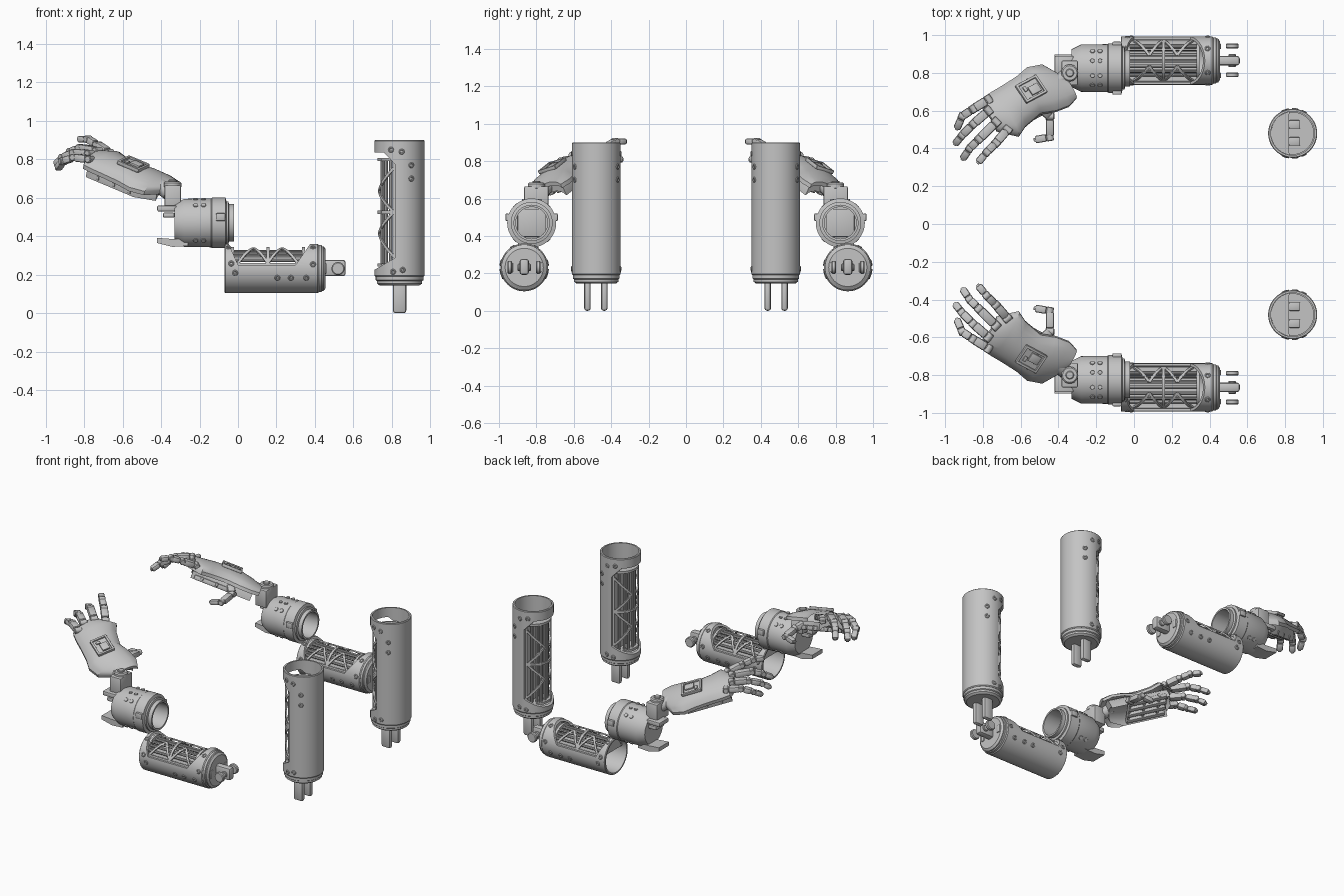
import bpy, bmesh
from math import sin, cos, pi, radians
from mathutils import Matrix, Vector as V

cube = bpy.data.objects.get("Cube")
if cube:
    bpy.data.objects.remove(cube)

GREY = (0.55, 0.55, 0.55, 1)
metal = bpy.data.materials.new("plain grey metal")
metal.use_nodes = True
metal.diffuse_color = GREY
metal.node_tree.nodes["Principled BSDF"].inputs["Base Color"].default_value = GREY

X, Y, Z = V((1, 0, 0)), V((0, 1, 0)), V((0, 0, 1))


def frame(origin, z, x):
    """Matrix whose local z and x follow the given directions."""
    z = V(z).normalized()
    x = V(x)
    x = (x - z * x.dot(z)).normalized()
    m = Matrix((x, z.cross(x), z)).transposed().to_4x4()
    m.translation = V(origin)
    return m


def add(name, bm, m=Matrix(), cutter=None, mirror=True):
    bmesh.ops.transform(bm, matrix=m, verts=bm.verts)
    bmesh.ops.recalc_face_normals(bm, faces=bm.faces)
    mesh = bpy.data.meshes.new(name)
    bm.to_mesh(mesh)
    bm.free()
    mesh.materials.append(metal)
    ob = bpy.data.objects.new(name, mesh)
    bpy.context.scene.collection.objects.link(ob)
    bpy.ops.object.select_all(action='DESELECT')
    ob.select_set(True)
    bpy.context.view_layer.objects.active = ob
    if cutter:
        mod = ob.modifiers.new("window", 'BOOLEAN')
        mod.object, mod.solver = cutter, 'EXACT'
        bpy.ops.object.modifier_apply(modifier="window")
        bpy.data.objects.remove(cutter)
    if mirror:
        bpy.ops.object.shade_smooth_by_angle(angle=radians(35))
        ob.modifiers.new("other_arm", 'MIRROR').use_axis = (False, True, False)
    return ob


def box(name, centre, size, m=Matrix(), bevel=0.006):
    bm = bmesh.new()
    bmesh.ops.create_cube(bm, size=1)
    bmesh.ops.scale(bm, vec=size, verts=bm.verts)
    if bevel:
        bmesh.ops.bevel(bm, geom=bm.edges[:], offset=bevel, segments=2, profile=0.5, affect='EDGES')
    return add(name, bm, m @ Matrix.Translation(centre))


def lathe(name, profile, m, cutter=None, steps=48):
    bm = bmesh.new()
    vs = [bm.verts.new((r, 0, z)) for r, z in profile]
    es = [bm.edges.new((a, b)) for a, b in zip(vs, vs[1:] + vs[:1])]
    bmesh.ops.spin(bm, geom=vs + es, cent=(0, 0, 0), axis=Z, angle=2 * pi, steps=steps)
    bmesh.ops.remove_doubles(bm, verts=bm.verts, dist=1e-5)
    return add(name, bm, m, cutter)


def rod(name, p, q, r, steps=16, m=Matrix()):
    p, q = m @ V(p), m @ V(q)
    d = q - p
    side = Y if abs(d.normalized().y) < 0.9 else X
    h, c = d.length, min(r, d.length) * 0.2
    return lathe(name, [(0, 0), (r - c, 0), (r, c), (r, h - c), (r - c, h), (0, h)],
                 frame(p, d, side), steps=steps)


def prism(name, pts, h, m, mirror=True):
    bm = bmesh.new()
    face = bm.faces.new([bm.verts.new((a, b, -h / 2)) for a, b in pts])
    out = bmesh.ops.extrude_face_region(bm, geom=[face])["geom"]
    bmesh.ops.translate(bm, vec=(0, 0, h), verts=[g for g in out if isinstance(g, bmesh.types.BMVert)])
    return add(name, bm, m, mirror=mirror)


def strip(name, m, r, start, end, w=0.014, n=8):
    """Thin curved strut lying on a cylinder, from (angle, z) to (angle, z)."""
    a, b = V((radians(start[0]) * r, start[1])), V((radians(end[0]) * r, end[1]))
    side = (b - a).orthogonal().normalized() * w / 2
    bm = bmesh.new()
    rings = []
    for i in range(n + 1):
        c = a.lerp(b, i / n)
        rings.append([bm.verts.new((k * cos(p.x / r), k * sin(p.x / r), p.y))
                      for p, k in ((c - side, r), (c + side, r), (c + side, r - 0.01), (c - side, r - 0.01))])
    for p, q in zip(rings, rings[1:]):
        for j in range(4):
            bm.faces.new((p[j], p[j - 1], q[j - 1], q[j]))
    bm.faces.new(rings[0])
    bm.faces.new(rings[-1])
    add(name, bm, m)


def arm_tube(name, m, base, top, R, window, bolts):
    """Hollow tube, local z along it, with a grilled window towards local x."""
    cut = prism(name + "_cutter", window, 0.5, m @ frame((0, 0, 0), -Y, X), mirror=False)
    cut.hide_render = True
    lathe(name + "_shell", [(R - .02, base), (R - .005, base), (R, base + .006), (R, top - .004),
                            (R - .004, top), (R - .014, top), (R - .014, base + .02), (R - .02, base + .02)], m, cut)
    lathe(name + "_end_cap", [(0, 0), (R - .026, 0), (R - .012, .01), (R - .012, base * .5), (R - .006, base * .6),
                              (R - .006, base + .012), (0, base + .012)], m)
    lo, hi = window[1][1] - .04, window[2][1] + .03
    span, mid = hi - lo, (lo + hi) / 2
    arc = [radians(a) for a in range(-80, 81, 10)]
    r = R - .015
    for z in (lo, hi):
        prism(name + "_bulkhead", [(r * cos(a), r * sin(a)) for a in arc], .012, m @ Matrix.Translation((0, 0, z)))
    box(name + "_backing_plate", (.025, 0, mid), (.01, 1.8 * r, span), m, 0)
    for a in range(-60, 61, 20):
        c = (cos(radians(a)) * (r - .025), sin(radians(a)) * (r - .025))
        rod(name + "_grille_rod", (*c, lo), (*c, hi), .009, 8, m)
    # Window frame and slanting struts
    for s in (-1, 1):
        strip(name + "_rail", m, r, (78 * s, lo), (78 * s, hi))
        strip(name + "_inner_rail", m, r, (32 * s, lo), (32 * s, hi), .008)
        for f, g in ((.08, .3), (.5, .3), (.5, .7), (.92, .7)):
            strip(name + "_strut", m, r, (75 * s, lo + span * f), (15 * s, lo + span * g))
    for z in (lo, mid, hi):
        strip(name + "_arch", m, r, (-78, z), (78, z), .016, 16)
    for a, z in bolts:
        for s in (-1, 1):
            d = V((cos(radians(a)), s * sin(radians(a)), 0))
            p = d * (R - .004) + Z * z
            lathe(name + "_bolt", [(.006, 0), (.015, 0), (.015, .005), (.012, .008), (.008, .008), (.006, .005)],
                  m @ frame(p, d, Z), steps=16)


# Upper arm, standing upright with its window towards -x
upper = frame((.84, -.48, .145), Z, -X)
arm_tube("upper_arm", upper, .045, .755, .13,
         [(.2, .04), (.02, .145), (.02, .625), (.08, .69), (.2, .69)],
         [(70, .705), (95, .695), (118, .625), (118, .555), (75, .07), (97, .08)])
for y in (-.527, -.437):
    box("elbow_prong", (.84, y, .08), (.07, .035, .16), bevel=.014)
    box("prong_root", (.85, y, .21), (.06, .045, .03))

# Forearm, lying along x with its window upwards
fore = frame((.455, -.865, .232), -X, Z)
arm_tube("forearm", fore, .035, .525, .128,
         [(.2, .03), (.02, .155), (.02, .455), (.2, .535)],
         [(80, .065), (78, .49), (100, .47), (112, .1), (112, .18), (112, .25), (30, .065), (30, .505)])
box("elbow_tang", (.5, -.865, .235), (.12, .05, .085), bevel=.014)
for y in (-.955, -.802):
    rod("elbow_bolt", (.52, y, .232), (.52, y + .025, .232), .034, 24)
    box("cap_slot", (.455, y + .015, .232), (.012, .03, .055))
rod("elbow_pin", (.52, -.9, .232), (.52, -.83, .232), .02)

# Wrist cup
wrist = frame((-.33, -.825, .47), X, Z)
lathe("wrist_cup", [(0, 0), (.1, 0), (.125, .05), (.127, .19), (.131, .195), (.131, .265), (.112, .27), (.112, .28),
                    (.097, .283), (.097, .31), (.085, .31), (.085, .17), (0, .17)], wrist)
box("wrist_core", (-.15, -.825, .47), (.03, .15, .15))
for s in (-1, 1):
    box("cup_tab", (-.09, -.825 + s * .13, .5), (.05, .02, .04))
    for x in (-.22, -.18):
        for z in (-.09, .09):
            d = V((0, s * .088, z))
            p = V((x, -.825, .47)) + d
            rod("cup_bolt", p, p + d * .05, .013)
        p = V((x, -.825 + s * .04, .59))
        rod("cup_top_bolt", p, p + Z * .008, .012)

# Wrist yoke and lower flap
flap = [(-.42, .365), (-.34, .345), (-.26, .35), (-.26, .39), (-.33, .385), (-.42, .392)]
prism("lower_flap", flap, .11, frame((0, -.843, 0), -Y, X))
box("yoke_block", (-.34, -.8, .605), (.085, .13, .12))
box("yoke_plate", (-.37, -.84, .545), (.1, .1, .03))
box("yoke_rib", (-.36, -.84, .51), (.06, .09, .025))
rod("wrist_knob", (-.34, -.8, .65), (-.34, -.8, .685), .045, 24)
rod("wrist_knob_centre", (-.34, -.8, .67), (-.34, -.8, .695), .022)
rod("wrist_link", (-.35, -.79, .62), (-.43, -.73, .68), .04)

# Hand frame: local x along the hand, local y across it, local z out of its back
along = V((-.88, .47, .37)).normalized()
across = V((.47, .88, .3))
across = (across - along * across.dot(along)).normalized()
hand = frame((-.36, -.73, .672), across.cross(along), along)


# Domed back of the hand; across points to local -y
def palm_shell(name, stations, thick, drop, n=12):
    bm = bmesh.new()
    rings = []
    for u, outer, inner, height in stations:
        pts = [(u, -(outer + (inner - outer) * i / n), height * sin(pi * i / n) ** .6 - drop) for i in range(n + 1)]
        pts += [(x, y, z - thick) for x, y, z in reversed(pts)]
        rings.append([bm.verts.new(p) for p in pts])
    for p, q in zip(rings, rings[1:]):
        for j in range(len(p)):
            bm.faces.new((p[j], p[j - 1], q[j - 1], q[j]))
    bm.faces.new(rings[0])
    bm.faces.new(rings[-1])
    add(name, bm, hand)


palm_shell("hand_back", [(-.02, -.06, .08, .03), (.04, -.17, .1, .045), (.12, -.195, .09, .06), (.2, -.178, .062, .065),
                         (.31, -.17, .085, .06), (.37, -.168, .115, .055), (.43, -.16, .06, .045),
                         (.46, -.1, .03, .03)], .022, .01)
palm_shell("palm_core", [(.02, -.07, .06, .04), (.12, -.13, .06, .05), (.25, -.13, .05, .05), (.42, -.13, .05, .04)],
           .06, .025)
for i in range(4):
    box("palm_tendon", (.27, .105 - i * .05, -.07), (.26, .028, .03), hand)
for u in (.15, .25, .35):
    box("palm_rib", (u, .035, -.065), (.018, .2, .025), hand)

# Framed panel on the back of the hand
for s in (-1, 1):
    box("panel_side", (.195, .06 + s * .05, .057), (.13, .014, .02), hand, .003)
    box("panel_end", (.195 + s * .06, .06, .057), (.014, .11, .02), hand, .003)
box("panel_floor", (.195, .06, .05), (.12, .1, .012), hand, 0)
box("panel_block", (.18, .05, .058), (.06, .05, .016), hand, .003)
box("panel_key", (.225, .075, .058), (.018, .03, .014), hand, .003)

# Jointed fingers and thumb
digits = {
    "index": [(-.67, -.5, .835), (-.73, -.43, .875), (-.78, -.38, .905), (-.83, -.32, .905)],
    "middle": [(-.73, -.54, .845), (-.82, -.45, .86), (-.87, -.4, .84), (-.91, -.34, .8)],
    "ring": [(-.77, -.6, .83), (-.85, -.53, .835), (-.91, -.47, .81), (-.95, -.42, .77)],
    "little": [(-.77, -.66, .8), (-.85, -.61, .81), (-.91, -.57, .79), (-.94, -.5, .75)],
    "thumb": [(-.5, -.62, .71), (-.445, -.57, .67), (-.445, -.46, .655), (-.53, -.445, .64)],
}
for digit, path in digits.items():
    path = [V(p) for p in path]
    for i, (p, q) in enumerate(zip(path, path[1:])):
        d = q - p
        m = frame((p + q) / 2, d, d.cross(Z))
        w = .048 - .004 * i
        box(digit + "_segment", (0, 0, .005), (w, w * .85, d.length - .026), m, .01)
        box(digit + "_link", (0, 0, 0), (w * .5, w * .5, d.length), m, .004)
        half = d.cross(Z).normalized() * w * .52
        rod(digit + "_joint", p - half, p + half, .019, 12)
